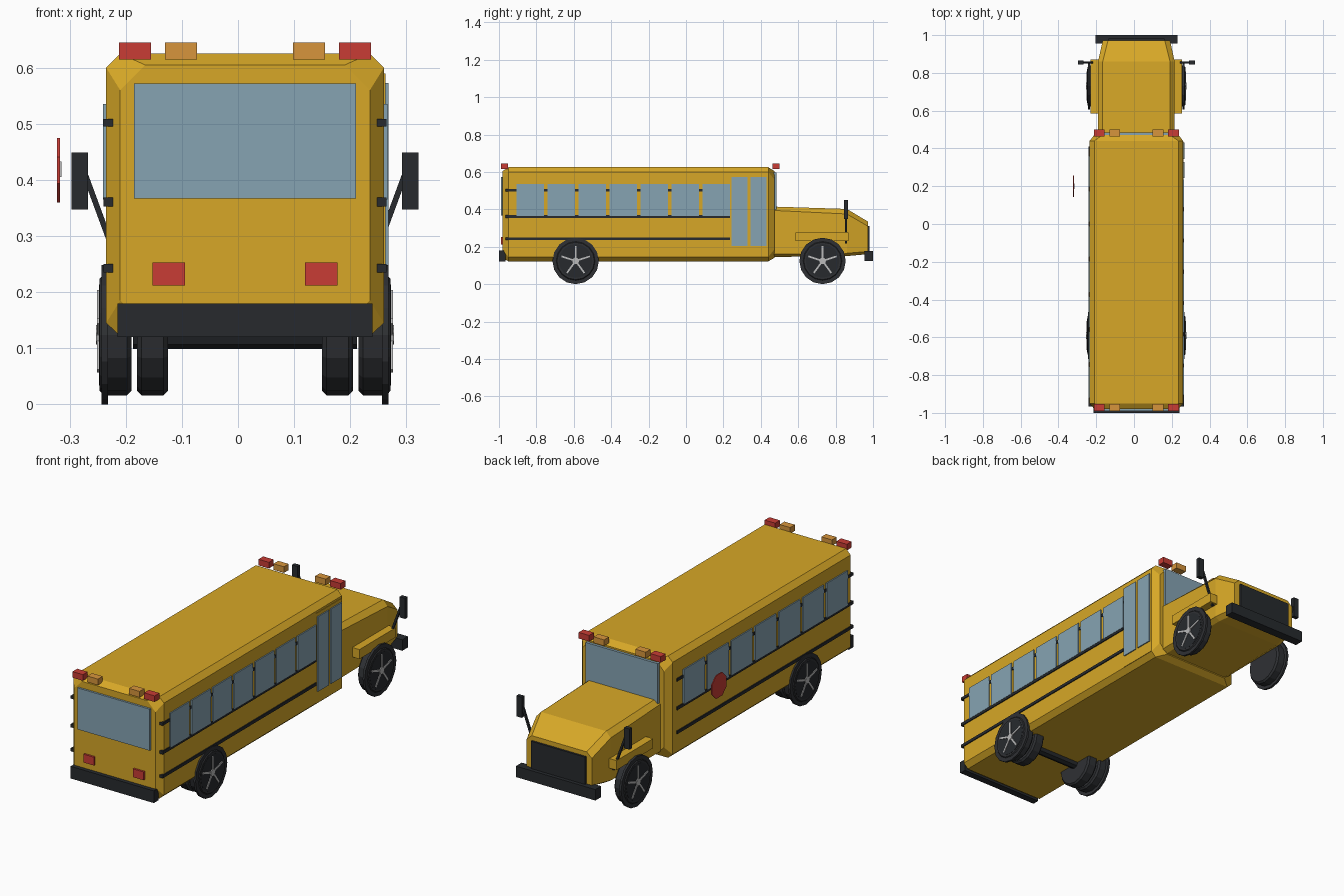
import bpy, bmesh, math
from mathutils import Matrix, Vector

if "Cube" in bpy.data.objects:
    bpy.data.objects.remove(bpy.data.objects["Cube"])

CX = 0.0125  # bus centre line (the stop sign shifts the overall bounds)


def material(name, rgb):
    m = bpy.data.materials.new(name)
    m.diffuse_color = (*rgb, 1)
    m.use_nodes = True
    m.node_tree.nodes["Principled BSDF"].inputs["Base Color"].default_value = m.diffuse_color
    return m


YELLOW = material("yellow", (0.68, 0.39, 0.02))
BLACK = material("black", (0.02, 0.023, 0.027))
RUBBER = material("rubber", (0.028, 0.03, 0.034))
GLASS = material("glass", (0.24, 0.37, 0.45))
RED = material("red", (0.58, 0.045, 0.035))
AMBER = material("amber", (0.68, 0.3, 0.045))
METAL = material("metal", (0.5, 0.5, 0.5))


def finish(name, bm, mat):
    bmesh.ops.recalc_face_normals(bm, faces=bm.faces)
    bmesh.ops.translate(bm, verts=bm.verts, vec=(CX, 0, 0))
    me = bpy.data.meshes.new(name)
    bm.to_mesh(me)
    bm.free()
    me.materials.append(mat)
    ob = bpy.data.objects.new(name, me)
    bpy.context.collection.objects.link(ob)
    return ob


def box(name, x, y, z, mat):
    """Box from (min, max) ranges."""
    bm = bmesh.new()
    bmesh.ops.create_cube(bm, size=1)
    for v in bm.verts:
        v.co = [(r[0] + r[1]) / 2 + c * abs(r[1] - r[0]) for r, c in zip((x, y, z), v.co)]
    return finish(name, bm, mat)


def side_box(name, s, x0, x1, y, z, mat):
    return box(name, sorted((s * x0, s * x1)), y, z, mat)


def loft(name, sections, mat):
    """Skin chamfered sections: y, half width, flat half width, four heights."""
    bm = bmesh.new()
    rings = []
    for y, w, t, z0, z1, z2, z3 in sections:
        half = [(t, z0), (w, z1), (w, z2), (t, z3)]
        pts = half + [(-x, z) for x, z in reversed(half)]
        rings.append([bm.verts.new((x, y, z)) for x, z in pts])
    for a, b in zip(rings, rings[1:]):
        for i in range(8):
            j = (i + 1) % 8
            bm.faces.new((a[i], a[j], b[j], b[i]))
    bm.faces.new(rings[0])
    bm.faces.new(rings[-1])
    return finish(name, bm, mat)


def disc(name, x, y, z, r, width, mat, sides=16, bevel=0, turn=0):
    """Cylinder along x."""
    bm = bmesh.new()
    bmesh.ops.create_cone(bm, cap_ends=True, segments=sides, radius1=r, radius2=r, depth=width)
    if bevel:
        rims = [e for e in bm.edges if abs(e.verts[0].co.z - e.verts[1].co.z) < 1e-5]
        bmesh.ops.bevel(bm, geom=rims, offset=bevel, segments=1, affect='EDGES')
    bm.transform(Matrix.Translation((x, y, z)) @ Matrix.Rotation(turn, 4, 'X')
                 @ Matrix.Rotation(math.pi / 2, 4, 'Y'))
    return finish(name, bm, mat)


def bar(name, a, b, size, mat):
    """Square rod between two points."""
    a, b = Vector(a), Vector(b)
    bm = bmesh.new()
    bmesh.ops.create_cube(bm, size=1)
    rot = (b - a).to_track_quat('Z', 'Y').to_matrix().to_4x4()
    bm.transform(Matrix.Translation((a + b) / 2) @ rot
                 @ Matrix.Diagonal((size, size, (b - a).length, 1)))
    return finish(name, bm, mat)


# Passenger body and hood
loft("body", [(-0.98, 0.2225, 0.178, 0.14, 0.185, 0.56, 0.605),
              (-0.95, 0.2475, 0.2225, 0.122, 0.145, 0.60, 0.625),
              (0.44, 0.2475, 0.2225, 0.122, 0.145, 0.60, 0.625),
              (0.472, 0.2225, 0.178, 0.14, 0.185, 0.56, 0.605)], YELLOW)
loft("hood", [(0.45, 0.203, 0.178, 0.145, 0.16, 0.395, 0.415),
              (0.86, 0.203, 0.178, 0.15, 0.165, 0.375, 0.402),
              (0.972, 0.178, 0.15, 0.16, 0.175, 0.31, 0.335)], YELLOW)
box("grille", (-0.148, 0.148), (0.95, 0.982), (0.17, 0.312), BLACK)

# Bumpers
box("rear_bumper", (-0.2275, 0.2275), (-1, -0.965), (0.12, 0.18), BLACK)
box("front_bumper", (-0.217, 0.217), (0.955, 1), (0.123, 0.177), BLACK)

# End windows
box("rear_window", (-0.1975, 0.1975), (-0.99, -0.97), (0.367, 0.572), GLASS)
box("windshield", (-0.1975, 0.1975), (0.46, 0.485), (0.385, 0.597), GLASS)

# Side windows: start, pitch and pane width per side
for s, start, pitch, pane in ((1, -0.906, 0.1655, 0.148), (-1, -0.92, 0.186, 0.165)):
    side = "right" if s > 0 else "left"
    for i in range(7):
        y = start + i * pitch
        side_box(f"{side}_window_{i + 1}", s, 0.235, 0.2535, (y, y + pane), (0.365, 0.535), GLASS)
    end = 0.235 if s > 0 else 0.41
    for j, (z0, z1) in enumerate(((0.235, 0.25), (0.353, 0.369), (0.495, 0.509))):
        side_box(f"{side}_stripe_{j + 1}", s, 0.235, 0.2522, (-0.965, end), (z0, z1), BLACK)

# Entry door on the right side
box("door_panel", (0.235, 0.250), (0.236, 0.437), (0.145, 0.59), YELLOW)
for i, y in enumerate((0.243, 0.345)):
    box(f"door_glass_{i + 1}", (0.24, 0.2555), (y, y + 0.086), (0.203, 0.573), GLASS)

for s in (-1, 1):
    side = "right" if s > 0 else "left"
    # Roof warning lights
    for end, y in (("rear", (-0.99, -0.953)), ("front", (0.463, 0.5))):
        for kind, x, mat in (("red", 0.196, RED), ("amber", 0.114, AMBER)):
            side_box(f"{side}_{end}_{kind}_light", s, x - 0.0285, x + 0.0285, y, (0.615, 0.645), mat)
    # Tail lights
    side_box(f"{side}_tail_light", s, 0.107, 0.165, (-0.99, -0.97), (0.212, 0.253), RED)
    # Front fenders
    side_box(f"{side}_fender", s, 0.18, 0.242, (0.585, 0.87), (0.23, 0.277), YELLOW)
    # Mirrors
    side_box(f"{side}_mirror", s, 0.2795, 0.3095, (0.845, 0.865), (0.347, 0.449), BLACK)
    bar(f"{side}_mirror_arm", (s * 0.285, 0.855, 0.41), (s * 0.215, 0.855, 0.22), 0.01, BLACK)
    # Wheels, doubled at the rear
    for axle, wy in (("rear", -0.59), ("front", 0.73)):
        n, wz = f"{side}_{axle}", 0.124
        disc(n + "_tyre", s * 0.231, wy, wz, 0.108, 0.057, RUBBER, bevel=0.008)
        if axle == "rear":
            disc(n + "_inner_tyre", s * 0.165, wy, wz, 0.108, 0.055, RUBBER, bevel=0.008)
            disc(n + "_axle", s * 0.1, wy, wz, 0.025, 0.2, BLACK, 8)
        disc(n + "_tyre_rim", s * 0.250, wy, wz, 0.124, 0.011, RUBBER)
        disc(n + "_wheel_face", s * 0.2595, wy, wz, 0.09, 0.002, BLACK)
        disc(n + "_hub", s * 0.262, wy, wz, 0.018, 0.007, METAL, 10)
        for k in range(5):
            a = math.radians(90 + 72 * k)
            bar(f"{n}_spoke_{k + 1}", (s * 0.259, wy, wz),
                (s * 0.259, wy + 0.08 * math.cos(a), wz + 0.08 * math.sin(a)), 0.009, METAL)

# Stop sign on the left side
disc("stop_sign", -0.3325, 0.2, 0.4175, 0.062, 0.005, RED, 8, turn=math.pi / 8)
box("stop_sign_mount", (-0.331, -0.327), (0.185, 0.215), (0.405, 0.433), METAL)
